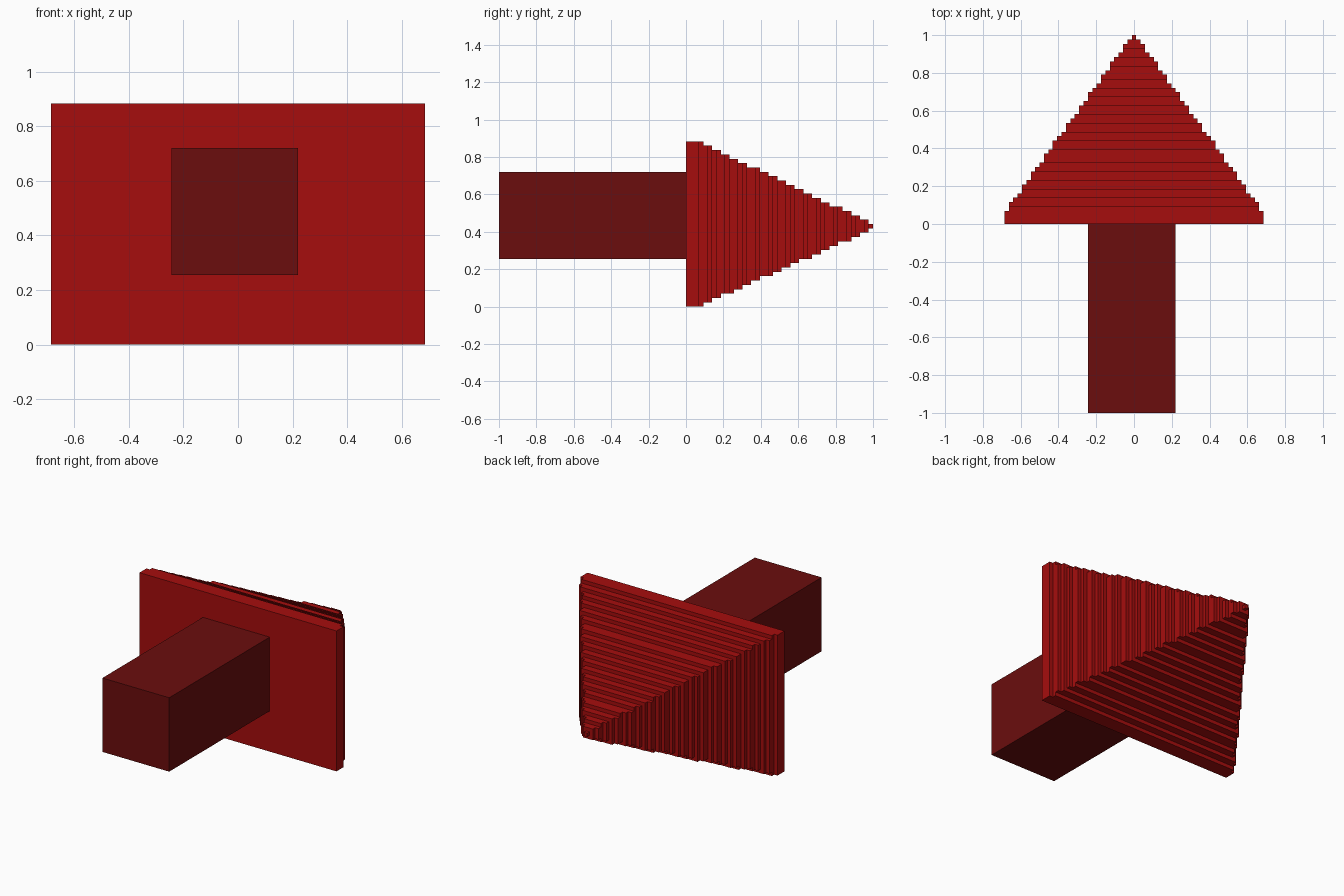
import bpy
import bmesh

cube = bpy.data.objects.get("Cube")
if cube:
    bpy.data.objects.remove(cube, do_unlink=True)

U = 1 / 43            # one block unit; head and shaft are 43 units long each


def make_material(name, rgb):
    m = bpy.data.materials.new(name)
    m.use_nodes = True
    m.diffuse_color = (*rgb, 1)
    bsdf = next(n for n in m.node_tree.nodes if n.type == 'BSDF_PRINCIPLED')
    bsdf.inputs["Base Color"].default_value = (*rgb, 1)
    return m


def loft_rects(name, rings, mat):
    """Skin a list of (y, x0, x1, z0, z1) rectangles, in block units, and cap both ends."""
    bm = bmesh.new()
    loops = [[bm.verts.new((x * U, y * U, z * U))
              for x, z in ((x0, z0), (x1, z0), (x1, z1), (x0, z1))]
             for y, x0, x1, z0, z1 in rings]
    for a, b in zip(loops, loops[1:]):
        for i in range(4):
            j = (i + 1) % 4
            bm.faces.new((a[i], a[j], b[j], b[i]))
    bm.faces.new(loops[0][::-1])
    bm.faces.new(loops[-1])
    # remove zero-area quads where a side does not step
    bmesh.ops.remove_doubles(bm, verts=bm.verts, dist=1e-5)
    bmesh.ops.dissolve_degenerate(bm, dist=1e-5, edges=bm.edges)
    bmesh.ops.recalc_face_normals(bm, faces=bm.faces)
    mesh = bpy.data.meshes.new(name)
    bm.to_mesh(mesh)
    bm.free()
    mesh.materials.append(mat)
    ob = bpy.data.objects.new(name, mesh)
    bpy.context.collection.objects.link(ob)
    return ob


def steps(first, count, offset):
    """Layers at which a side moves in by one unit, evenly spread up to the tip."""
    return [round(first + j * (42 - first) / (count - 1) + offset) for j in range(count)]


red = make_material("bright red", (0.381, 0.004, 0.004))
dark = make_material("dark red", (0.147, 0.004, 0.004))

# Stepped pyramid head, tapering to a single block at the back
side_steps = steps(3, 29, 0.2)
top_steps = steps(4, 19, -0.1)
bottom_steps = steps(4, 18, 0.0)
rings = []
for k in range(43):
    r = 29.5 - sum(s <= k for s in side_steps)
    z0 = sum(s <= k for s in bottom_steps)
    z1 = 38 - sum(s <= k for s in top_steps)
    rect = (-r, r, z0, z1)
    if rings and rings[-1][1:] == rect:
        rings[-1] = (k + 1, *rect)
    else:
        rings += [(k, *rect), (k + 1, *rect)]
loft_rects("arrow_head", rings, red)

# Square shaft
shaft = (-10.5, 9.5, 11, 31)
loft_rects("arrow_shaft", [(-43, *shaft), (0, *shaft)], dark)
